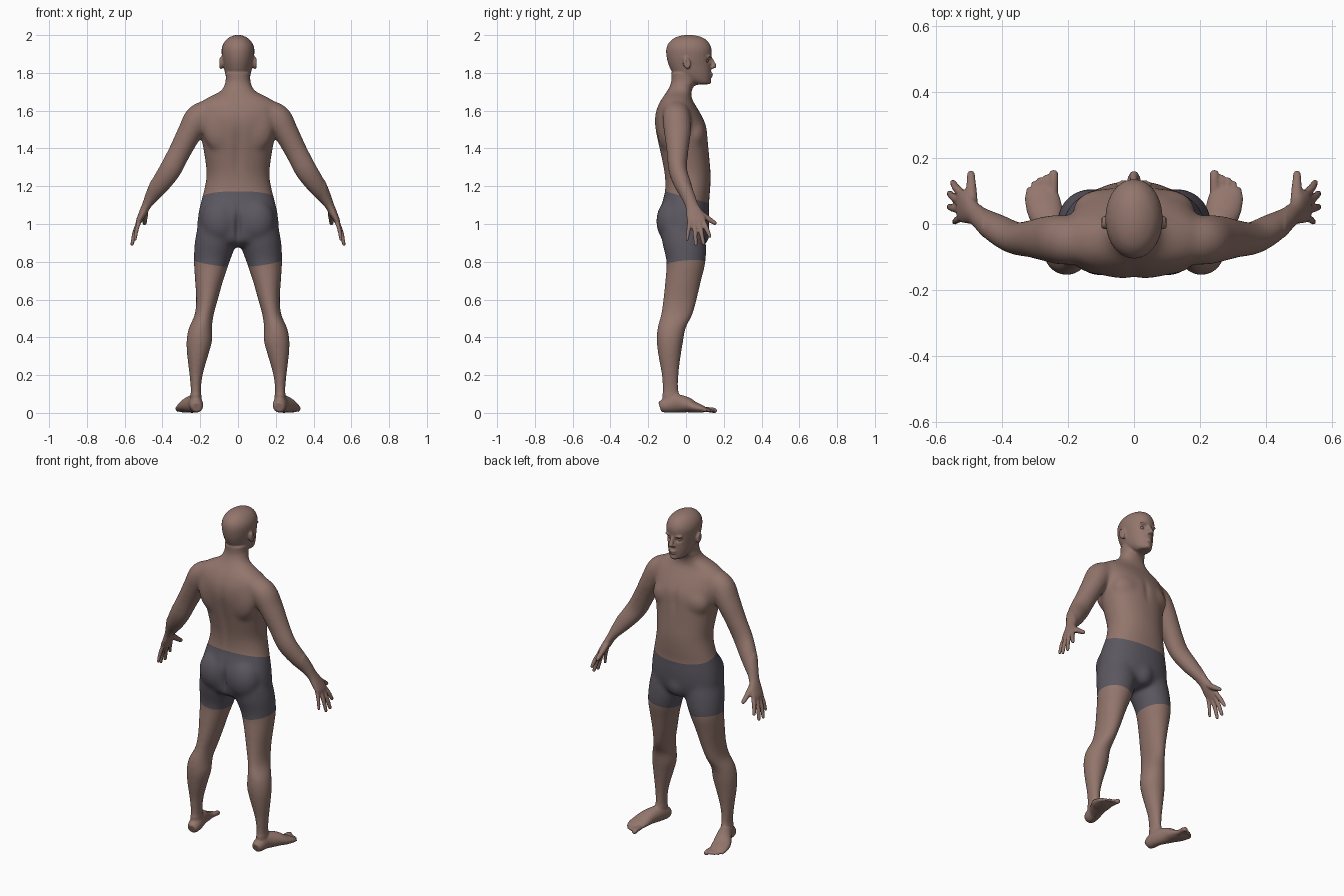
import bpy, bmesh, math
from mathutils import Vector, Matrix

if "Cube" in bpy.data.objects:
    bpy.data.objects.remove(bpy.data.objects["Cube"])

parts = []


def material(name, rgb):
    m = bpy.data.materials.new(name)
    m.diffuse_color = (*rgb, 1)
    m.use_nodes = True
    m.node_tree.nodes["Principled BSDF"].inputs["Base Color"].default_value = m.diffuse_color
    return m


skin = material("skin", (0.29, 0.18, 0.15))
cloth = material("shorts_cloth", (0.105, 0.095, 0.118))


def finish(name, bm):
    bmesh.ops.recalc_face_normals(bm, faces=bm.faces)
    me = bpy.data.meshes.new(name)
    bm.to_mesh(me)
    bm.free()
    ob = bpy.data.objects.new(name, me)
    bpy.context.collection.objects.link(ob)
    parts.append(ob)
    return ob


def spline(rows, steps=5):
    """Catmull-Rom through rows of numbers."""
    rows = [Vector(r) for r in rows]
    out = []
    for i in range(len(rows) - 1):
        a, b, c, d = rows[max(i - 1, 0)], rows[i], rows[i + 1], rows[min(i + 2, len(rows) - 1)]
        for k in range(steps):
            t = k / steps
            out.append(0.5 * (2 * b + (c - a) * t + (2 * a - 5 * b + 4 * c - d) * t * t
                              + (3 * b - a - 3 * c + d) * t ** 3))
    return out + [rows[-1]]


def loft(name, rows, ref=None, side=1, power=2.0, sides=28, cap=True):
    """Rows are x, y, z, half width, half depth; rings lie flat unless ref is given."""
    rows = spline(rows)
    if cap:  # rounded end
        p, q = rows[-1], rows[-2]
        d = (Vector(p[:3]) - Vector(q[:3])).normalized()
        for push, size in ((0.5, 0.85), (0.85, 0.5)):
            c = Vector(p[:3]) + d * min(p[3], p[4]) * push
            rows.append(Vector((*c, p[3] * size, p[4] * size)))
    bm = bmesh.new()
    rings = []
    for i, r in enumerate(rows):
        u, v = Vector((1, 0, 0)), Vector((0, 1, 0))
        if ref:
            t = Vector(rows[min(i + 1, len(rows) - 1)][:3]) - Vector(rows[max(i - 1, 0)][:3])
            t.normalize()
            u = Vector(ref)
            u = (u - t * u.dot(t)).normalized()
            v = t.cross(u)
        ring = []
        for k in range(sides):
            a = 2 * math.pi * k / sides
            ca, sa = math.cos(a), math.sin(a)
            co = Vector(r[:3]) + u * r[3] * math.copysign(abs(ca) ** (2 / power), ca) \
                + v * r[4] * math.copysign(abs(sa) ** (2 / power), sa)
            ring.append(bm.verts.new((co.x * side, co.y, co.z)))
        rings.append(ring)
    for a, b in zip(rings, rings[1:]):
        for k in range(sides):
            bm.faces.new((a[k], a[(k + 1) % sides], b[(k + 1) % sides], b[k]))
    bm.faces.new(rings[0])
    bm.faces.new(rings[-1])
    return finish(name, bm)


def stack(name, rows, power):
    """Rows are z, half width, back y, front y."""
    return loft(name, [(0, (b + f) / 2, z, w, (f - b) / 2) for z, w, b, f in rows], power=power, cap=False)


def blob(name, centre, radii, tilt=0.0):
    bm = bmesh.new()
    mat = Matrix.Translation(centre) @ Matrix.Rotation(tilt, 4, 'X') @ Matrix.Diagonal((*radii, 1))
    bmesh.ops.create_uvsphere(bm, u_segments=24, v_segments=16, radius=1, matrix=mat)
    return finish(name, bm)


# trunk and neck
stack("torso", [(.88, .11, -.08, .06), (.91, .195, -.125, .1), (.97, .216, -.14, .118),
                (1.05, .211, -.145, .124), (1.12, .196, -.126, .123), (1.18, .18, -.112, .128),
                (1.26, .167, -.115, .131), (1.35, .176, -.132, .124), (1.44, .192, -.152, .117),
                (1.52, .207, -.166, .108), (1.58, .217, -.164, .08), (1.63, .212, -.148, .05),
                (1.667, .165, -.127, .03), (1.705, .092, -.1, .03), (1.75, .067, -.079, .05),
                (1.8, .066, -.078, .06)], 2.2)
blob("groin", (0, .075, .955), (.065, .052, .075))

# head
stack("head", [(1.738, .03, .04, .12), (1.75, .045, .015, .128), (1.77, .058, -.03, .131),
               (1.8, .069, -.07, .133), (1.84, .077, -.091, .133), (1.88, .084, -.102, .134),
               (1.92, .087, -.105, .136), (1.95, .08, -.097, .127), (1.975, .063, -.076, .107),
               (1.99, .042, -.05, .08), (1.998, .022, -.022, .05), (2.001, .006, .005, .02)], 2.05)
loft("nose", [(0, .128, 1.88, .009, .01), (0, .141, 1.855, .011, .012),
              (0, .148, 1.836, .015, .014)], ref=(1, 0, 0))
blob("upper_lip", (0, .132, 1.795), (.023, .012, .006))
blob("lower_lip", (0, .13, 1.782), (.02, .012, .007))
blob("chin", (0, .117, 1.755), (.024, .018, .017))

for s in (1, -1):
    blob("brow", (s * .03, .121, 1.886), (.026, .013, .008))
    blob("nostril", (s * .012, .137, 1.829), (.009, .012, .008))
    blob("ear", (s * .09, .004, 1.852), (.014, .02, .033), .2)
    blob("chest", (s * .085, .045, 1.475), (.1, .062, .085))
    blob("shoulder_blade", (s * .09, -.1, 1.52), (.1, .055, .14))
    blob("buttock", (s * .095, -.075, 1.015), (.1, .083, .12))

    # arm and palm
    loft("arm", [(.13, -.055, 1.617, .06, .05), (.205, -.05, 1.565, .075, .074),
                 (.255, -.045, 1.485, .072, .066), (.31, -.045, 1.38, .058, .06),
                 (.36, -.043, 1.285, .05, .06), (.415, -.015, 1.205, .046, .052),
                 (.455, .012, 1.145, .037, .038), (.483, .03, 1.1, .034, .025),
                 (.505, .045, 1.055, .045, .021), (.523, .055, 1.02, .05, .016),
                 (.529, .057, 1.005, .046, .013)], ref=(0, 1, 0), side=s)
    for name, a, b, r in (("index_finger", (.521, .092, 1.015), (.55, .126, .935), .0125),
                          ("middle_finger", (.527, .069, 1.01), (.56, .093, .895), .0125),
                          ("ring_finger", (.527, .044, 1.01), (.561, .052, .892), .012),
                          ("little_finger", (.52, .02, 1.02), (.545, .006, .918), .011)):
        a, b = Vector(a), Vector(b)
        loft(name, [(*a, r, r), (*(a.lerp(b, .5) + Vector((.004, 0, 0))), r, r),
                    (*b, r * .8, r * .8)], ref=(0, 1, 0), side=s, sides=12)
    loft("thumb", [(.493, .055, 1.075, .02, .018), (.494, .1, 1.04, .017, .016),
                   (.495, .152, 1.005, .012, .012)], ref=(1, 0, 0), side=s, sides=14)

    # leg
    loft("leg", [(.115, -.02, .98, .1, .115), (.12, -.01, .9, .11, .116),
                 (.139, 0, .8, .095, .104), (.153, -.015, .7, .075, .096),
                 (.164, -.032, .6, .058, .09), (.179, -.049, .52, .051, .085),
                 (.199, -.076, .45, .062, .076), (.205, -.085, .38, .069, .071),
                 (.214, -.087, .3, .056, .06), (.222, -.084, .2, .036, .046),
                 (.223, -.082, .12, .028, .044), (.223, -.08, .06, .032, .046)], side=s)
    # foot
    loft("foot", [(.218, -.138, .03, .026, .027), (.22, -.112, .038, .036, .038),
                  (.228, -.06, .05, .038, .048), (.254, 0, .044, .047, .042),
                  (.27, .04, .031, .054, .03), (.279, .08, .022, .053, .021),
                  (.279, .1, .018, .047, .014)], ref=(1, 0, 0), side=s)
    # toes
    for x0, x1, y, r in ((.245, .244, .152, .0145), (.265, .268, .142, .0088), (.28, .287, .136, .0085),
                         (.295, .305, .124, .008), (.308, .32, .104, .008)):
        loft("toe", [(x0, y - .065, .018, r, r), (x1, y - .02, .016, r, r), (x1, y, .012, r, r)],
             ref=(1, 0, 0), side=s, sides=12)

# fuse everything into one skin
bpy.ops.object.select_all(action='DESELECT')
for ob in parts:
    ob.select_set(True)
body = parts[0]
bpy.context.view_layer.objects.active = body
bpy.ops.object.join()
body.name = "body"
mod = body.modifiers.new("fuse", 'REMESH')
mod.mode = 'VOXEL'
mod.voxel_size = 0.0055
bpy.ops.object.modifier_apply(modifier=mod.name)
body.data.materials.clear()
body.data.materials.append(skin)
body.data.materials.append(cloth)

bm = bmesh.new()
bm.from_mesh(body.data)
# soften joints, keeping hands, feet and face crisp
fine = [v for v in bm.verts if abs(v.co.x) > .46 or v.co.z < .1 or v.co.z > 1.74]
broad = list(set(bm.verts) - set(fine))
for group, count in ((fine, 2), (broad, 40)):
    for _ in range(count):
        bmesh.ops.smooth_vert(bm, verts=group, factor=0.5, use_axis_x=True, use_axis_y=True, use_axis_z=True)


def dent(centre, radii, push):
    """Soft push around a point."""
    for v in bm.verts:
        d = sum(((v.co[i] - centre[i]) / radii[i]) ** 2 for i in range(3))
        if d < 6:
            v.co += Vector(push) * math.exp(-d)


for s in (1, -1):
    dent((s * .032, .125, 1.864), (.016, .03, .011), (0, -.014, 0))      # eye sockets
    dent((s * .1, .005, 1.853), (.012, .011, .018), (-s * .007, 0, 0))   # ear hollows
dent((0, -.14, 1.4), (.025, .05, .2), (0, .01, 0))       # spine
dent((0, -.15, .98), (.016, .07, .09), (0, .02, 0))      # seat cleft
dent((0, .11, 1.48), (.02, .05, .07), (0, -.006, 0))     # breastbone
for v in bm.verts:
    v.co.z = max(v.co.z, 0.0)

# cut the shorts' waist and hems cleanly
WAIST = (Vector((0, 0, 1.143)), Vector((0, .27, 1)))
HEM = {s: (Vector((s * .1, 0, .785)), Vector((-s * .17, -.08, 1))) for s in (1, -1)}


def cut(plane, faces):
    geom = set(faces)
    for f in faces:
        geom.update(f.edges)
        geom.update(f.verts)
    bmesh.ops.bisect_plane(bm, geom=list(geom), dist=1e-5, plane_co=plane[0], plane_no=plane[1])


cut(WAIST, [f for f in bm.faces if abs(f.calc_center_median().x) < .3])
for s in (1, -1):
    cut(HEM[s], [f for f in bm.faces if 0 < f.calc_center_median().x * s < .3])
for f in bm.faces:
    c = f.calc_center_median()
    hem = HEM[1 if c.x > 0 else -1]
    inside = abs(c.x) < .3 and (c - WAIST[0]).dot(WAIST[1]) < 0 < (c - hem[0]).dot(hem[1])
    f.material_index = int(inside)
    f.smooth = True
bm.to_mesh(body.data)
bm.free()

# eyeballs
for s in (1, -1):
    eye = blob("eye", (s * .032, .105, 1.863), (.013, .013, .011))
    eye.data.materials.append(skin)
    eye.data.shade_smooth()
